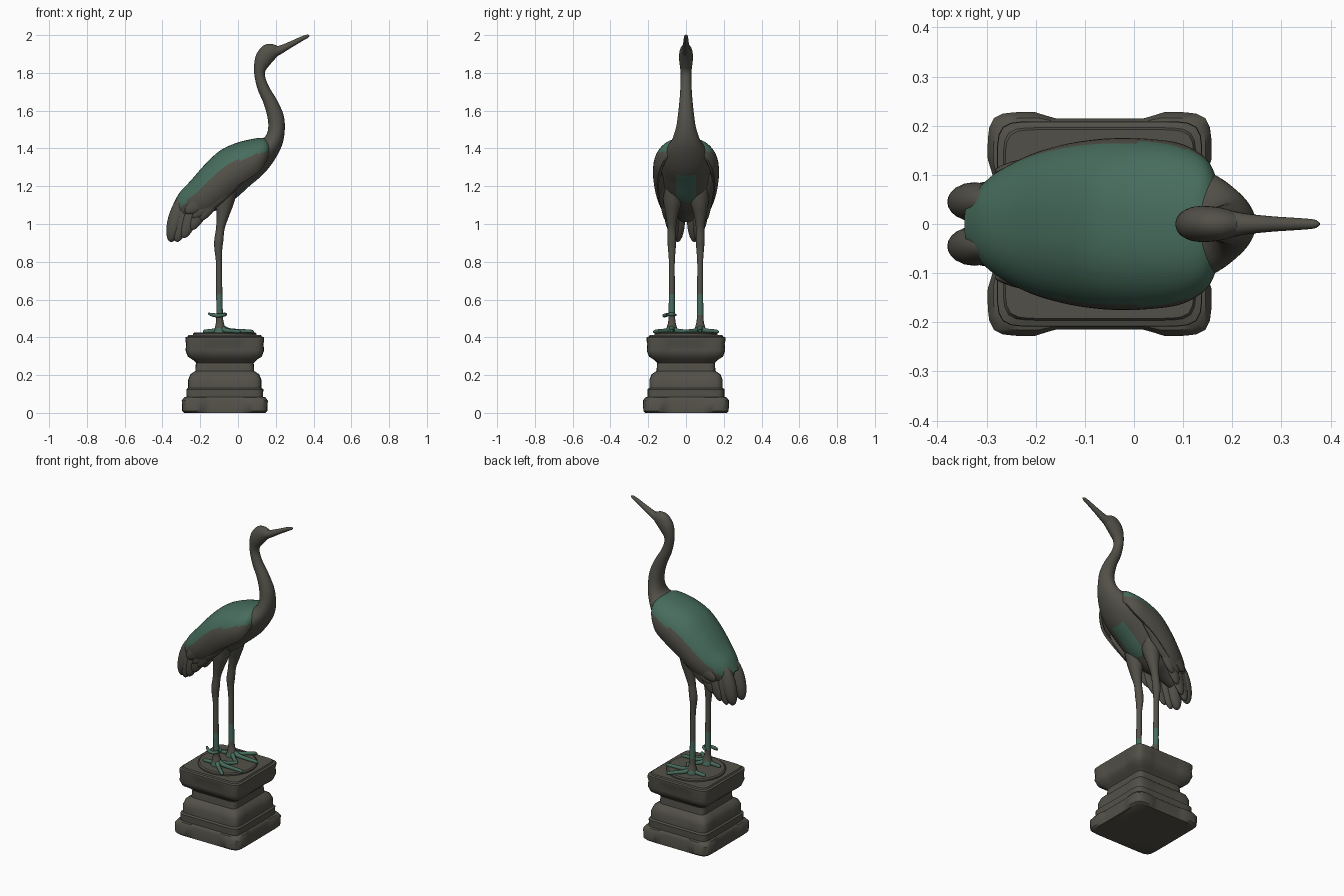
import bpy, bmesh, math
from mathutils import Vector, Matrix

if "Cube" in bpy.data.objects:
    bpy.data.objects.remove(bpy.data.objects["Cube"])


def material(name, rgb):
    m = bpy.data.materials.new(name)
    m.diffuse_color = (*rgb, 1)
    m.use_nodes = True
    m.node_tree.nodes["Principled BSDF"].inputs["Base Color"].default_value = m.diffuse_color
    return m


BRONZE = material("dark bronze", (0.085, 0.081, 0.065))
GREEN = material("green patina", (0.062, 0.15, 0.108))


def finish(bm, name, rule=None, angle=50):
    """Turn a bmesh into a smooth object; rule(centre, normal) picks green faces."""
    bmesh.ops.recalc_face_normals(bm, faces=bm.faces)
    me = bpy.data.meshes.new(name)
    bm.to_mesh(me)
    bm.free()
    me.materials.append(BRONZE)
    me.materials.append(GREEN)
    for p in me.polygons:
        p.material_index = int(bool(rule and rule(p.center, p.normal)))
    me.shade_smooth()
    me.set_sharp_from_angle(angle=math.radians(angle))
    ob = bpy.data.objects.new(name, me)
    bpy.context.collection.objects.link(ob)
    return ob


def loft(bm, rings):
    rows = [[bm.verts.new(p) for p in r] for r in rings]
    n = len(rows[0])
    for a, b in zip(rows, rows[1:]):
        for i in range(n):
            bm.faces.new((a[i], a[(i + 1) % n], b[(i + 1) % n], b[i]))
    bm.faces.new(rows[0])
    bm.faces.new(rows[-1])


def smooth(keys, steps=5):
    """Catmull-Rom interpolation of equal-length tuples."""
    out = []
    for i in range(len(keys) - 1):
        p0, p1, p2, p3 = (keys[min(max(j, 0), len(keys) - 1)] for j in range(i - 1, i + 3))
        for s in range(steps):
            t = s / steps
            out.append(tuple(
                0.5 * (2 * b + (c - a) * t + (2 * a - 5 * b + 4 * c - d) * t * t
                       + (3 * b - a - 3 * c + d) * t ** 3)
                for a, b, c, d in zip(p0, p1, p2, p3)))
    return out + [keys[-1]]


def section(k, angles, scale=1.0, power=1.0):
    """Ellipse between a back point and a front point, with half-width w in y."""
    xb, zb, xf, zf, w = k
    pts = []
    for a in angles:
        s, c = math.sin(a), math.cos(a)
        t = 0.5 - 0.5 * c * scale
        y = w * scale * math.copysign(abs(s) ** power, s)
        pts.append((xb + (xf - xb) * t, y, zb + (zf - zb) * t))
    return pts


def tube(bm, keys, n=14, steps=4):
    """Round tube through (x, y, z, radius) keys."""
    ks = smooth(keys, steps)
    rings = []
    for i, k in enumerate(ks):
        d = Vector(ks[min(i + 1, len(ks) - 1)][:3]) - Vector(ks[max(i - 1, 0)][:3])
        d.normalize()
        u = d.cross(Vector((0, 1, 0) if abs(d.y) < 0.9 else (1, 0, 0))).normalized()
        v = d.cross(u)
        rings.append([Vector(k[:3]) + k[3] * (math.cos(a) * u + math.sin(a) * v)
                      for a in (math.tau * j / n for j in range(n))])
    loft(bm, rings)


# Pedestal: moulded square profile with slightly raised corners
CX = -0.07
PROFILE = [(0, .215, 0), (.01, .226, .05), (.065, .228, .06), (.082, .216, .04), (.085, .203, 0),
           (.125, .204, 0), (.132, .194, 0), (.175, .194, .02), (.205, .182, .02), (.222, .156, 0),
           (.265, .153, 0), (.28, .168, 0), (.298, .196, .02), (.33, .208, .03), (.365, .205, .03),
           (.385, .209, 0), (.4, .208, 0), (.404, .196, 0), (.412, .192, 0)]
bm = bmesh.new()
rings = []
for z, half, ear in PROFILE:
    ring = []
    for i in range(96):
        a = math.tau * i / 96
        c, s = math.cos(a), math.sin(a)
        r = half / (abs(c) ** 12 + abs(s) ** 12) ** (1 / 12)
        t = min(abs(c), abs(s)) / max(abs(c), abs(s))
        e = min(max((t - .4) / .2, 0), 1)
        r *= 1 - ear * (1 - e * e * (3 - 2 * e))
        ring.append((CX + r * c, r * s, z))
    rings.append(ring)
loft(bm, rings)
finish(bm, "pedestal", angle=40)

# Round standing disc
bm = bmesh.new()
loft(bm, [[(CX + r * math.cos(math.tau * i / 48), r * math.sin(math.tau * i / 48), z)
           for i in range(48)] for z, r in ((.40, .168), (.42, .168), (.426, .16))])
finish(bm, "standing_disc", angle=30)

# Head, neck and body as one loft: back point, front point, half-width
BODY = [(.222, 1.935, .228, 1.905, .013), (.18, 1.953, .20, 1.878, .030),
        (.135, 1.945, .175, 1.85, .036), (.098, 1.90, .16, 1.832, .036),
        (.085, 1.84, .146, 1.812, .031), (.088, 1.78, .143, 1.782, .028),
        (.105, 1.71, .165, 1.725, .030), (.135, 1.64, .207, 1.655, .035),
        (.155, 1.57, .240, 1.58, .043), (.160, 1.51, .248, 1.51, .053),
        (.145, 1.465, .237, 1.43, .074), (.10, 1.44, .200, 1.35, .105),
        (.03, 1.42, .140, 1.27, .130), (-.05, 1.385, .06, 1.20, .140),
        (-.13, 1.32, -.02, 1.13, .135), (-.2, 1.24, -.12, 1.07, .115),
        (-.27, 1.16, -.2, 1.05, .085), (-.33, 1.07, -.28, 1.01, .050)]
full = [math.tau * i / 32 for i in range(32)]
bm = bmesh.new()
loft(bm, [section(k, full) for k in smooth(BODY)])
finish(bm, "head_neck_body",
       lambda c, n: 1.12 < c.z < 1.26 and n.x > 0 and n.z < 0 and abs(c.y) < .05)

# Beak
bm = bmesh.new()
tube(bm, [(.19, 0, 1.912, .03), (.225, 0, 1.923, .022), (.28, 0, 1.951, .016),
          (.34, 0, 1.982, .012), (.367, 0, 1.994, .009), (.377, 0, 1.998, .003)])
finish(bm, "beak")

# Folded wings: an arched mantle, green above a sloping line
WINGS = [(.165, 1.44, .175, 1.38, .08), (.13, 1.456, .165, 1.31, .13), (.06, 1.447, .13, 1.23, .163),
         (-.02, 1.425, .06, 1.17, .174), (-.1, 1.385, -.01, 1.12, .174),
         (-.18, 1.31, -.09, 1.06, .163), (-.25, 1.23, -.16, 1.02, .142),
         (-.31, 1.165, -.24, 1.0, .105), (-.345, 1.10, -.30, 1.02, .06)]
LINE = [(-.4, 1.04), (-.3, 1.09), (-.2, 1.19), (-.05, 1.32), (.1, 1.37), (.3, 1.42)]


def above_line(c, n):
    for (x0, z0), (x1, z1) in zip(LINE, LINE[1:]):
        if x0 <= c.x <= x1:
            return c.z > z0 + (z1 - z0) * (c.x - x0) / (x1 - x0)


arch = [math.radians(-122 + 244 * i / 36) for i in range(37)]
bm = bmesh.new()
loft(bm, [section(k, arch, 1, .85) + section(k, arch[::-1], .88, .85) for k in smooth(WINGS, 7)])
finish(bm, "folded_wings", above_line)

# Flight and tail feathers: base, tip, half-width, half-thickness, mirrored in y
FEATHERS = [((-.29, .045, 1.15), (-.358, .045, .905), .046, .040),
            ((-.25, .060, 1.17), (-.325, .062, .905), .040, .026),
            ((-.19, .085, 1.19), (-.290, .075, .925), .040, .024),
            ((-.14, .105, 1.19), (-.245, .090, .97), .038, .022),
            ((-.08, .120, 1.21), (-.200, .105, 1.02), .036, .022),
            ((.06, .138, 1.29), (-.28, .108, 1.06), .055, .026),
            ((.02, .128, 1.25), (-.24, .108, 1.035), .040, .022)]
for side, label in ((-1, "right"), (1, "left")):
    bm = bmesh.new()
    for base, tip, w, t in FEATHERS:
        a, b = (Vector((p[0], p[1] * side, p[2])) for p in (base, tip))
        d = (b - a).normalized()
        u = d.cross(Vector((0, 1, 0))).normalized()
        m = Matrix((u * w, u.cross(d) * t, d * (b - a).length / 2)).transposed().to_4x4()
        bmesh.ops.create_uvsphere(bm, u_segments=20, v_segments=14, radius=1,
                                  matrix=Matrix.Translation((a + b) / 2) @ m)
    finish(bm, label + "_feathers")

    # Leg: thigh, knee, shin; green near the foot
    y = .075 * side
    bm = bmesh.new()
    tube(bm, [(-.06, y * .9, 1.22, .065), (-.07, y * .95, 1.12, .050), (-.08, y, 1.05, .034),
              (-.093, y, .98, .023), (-.102, y, .91, .024), (-.104, y, .87, .021),
              (-.101, y, .80, .016), (-.1, y, .70, .016), (-.098, y, .56, .017),
              (-.097, y, .49, .019), (-.095, y, .45, .028), (-.095, y, .425, .034)], steps=6)
    finish(bm, label + "_leg", lambda c, n: .52 < c.z < .63 or c.z < .45)

    # Foot: three front toes and one back toe
    bm = bmesh.new()
    for deg, length in ((0, .18), (42, .145), (-42, .12), (180, .09)):
        dx, dy = math.cos(math.radians(deg)), math.sin(math.radians(deg)) * side
        tube(bm, [(-.095 + dx * length * f, y + dy * length * f, z, r) for f, z, r in
                  ((0, .455, .018), (.25, .437, .013), (.6, .433, .011),
                   (.9, .431, .010), (1, .428, .004))], n=10)
    finish(bm, label + "_foot", lambda c, n: True)

# Small curled leaf around one shin
bm = bmesh.new()
tube(bm, [(-.155, -.085, .525, .006), (-.13, -.105, .518, .010), (-.10, -.115, .515, .010),
          (-.07, -.10, .52, .009), (-.072, -.07, .522, .009), (-.10, -.055, .518, .006)], n=10)
finish(bm, "shin_tendril", lambda c, n: True)
